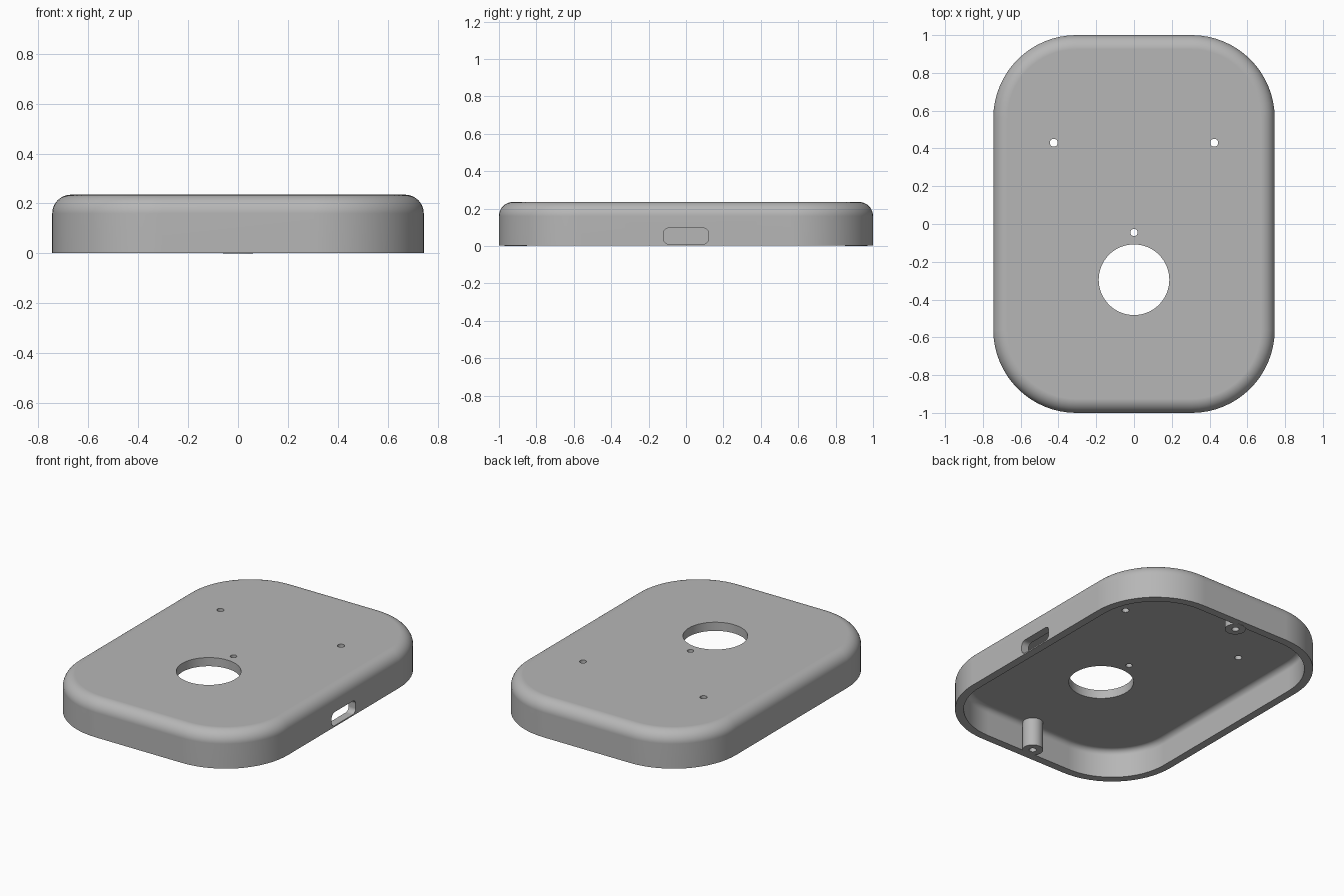
import bpy, bmesh, math
from mathutils import Matrix

if "Cube" in bpy.data.objects:
    bpy.data.objects.remove(bpy.data.objects["Cube"])

W, L, H = 0.745, 1.0, 0.235      # half width, half length, height
CORNER, WALL, ROOF = 0.44, 0.05, 0.055
FILLET, INNER_FILLET = 0.075, 0.035
BASE = 0.002

grey = bpy.data.materials.new("plain grey")
grey.diffuse_color = (0.47, 0.47, 0.47, 1)
grey.use_nodes = True
grey.node_tree.nodes["Principled BSDF"].inputs["Base Color"].default_value = grey.diffuse_color


def outline(hw, hl, r, seg=16):
    """Rounded rectangle; a circle when hw = hl = r."""
    pts = []
    for i, (sx, sy) in enumerate([(1, 1), (-1, 1), (-1, -1), (1, -1)]):
        for k in range(seg + 1):
            a = math.pi / 2 * (i + k / seg)
            pts.append((sx * (hw - r) + r * math.cos(a), sy * (hl - r) + r * math.sin(a)))
    return pts


def loft(bm, levels, matrix=Matrix()):
    """Skin a stack of (outline, z) rings and cap both ends."""
    rings = [[bm.verts.new(matrix @ Matrix.Translation((x, y, z)).translation) for x, y in pts]
             for pts, z in levels]
    for a, b in zip(rings, rings[1:]):
        n = len(a)
        for i in range(n):
            bm.faces.new((a[i], a[(i + 1) % n], b[(i + 1) % n], b[i]))
    bm.faces.new(rings[0])
    bm.faces.new(rings[-1])


def finish(bm, name):
    bmesh.ops.remove_doubles(bm, verts=bm.verts[:], dist=1e-5)
    bmesh.ops.recalc_face_normals(bm, faces=bm.faces[:])
    mesh = bpy.data.meshes.new(name)
    bm.to_mesh(mesh)
    bm.free()
    mesh.materials.append(grey)
    ob = bpy.data.objects.new(name, mesh)
    bpy.context.collection.objects.link(ob)
    return ob


def activate(ob):
    bpy.ops.object.select_all(action='DESELECT')
    ob.select_set(True)
    bpy.context.view_layer.objects.active = ob


def smooth(ob):
    activate(ob)
    bpy.ops.object.shade_smooth_by_angle(angle=math.radians(35))
    mod = ob.modifiers.new("flat face normals", 'WEIGHTED_NORMAL')
    mod.keep_sharp = True


def arc_profile(inset, top, r, steps):
    """(inset, z) points of a filleted edge, from the wall to the flat."""
    return [(inset + r * (1 - math.cos(a)), top - r + r * math.sin(a))
            for a in (math.pi / 2 * k / steps for k in range(steps + 1))]


# Hollow shell, open underneath
profile = arc_profile(WALL, H - ROOF, INNER_FILLET, 6)[::-1]
profile += [(WALL, BASE), (0, BASE)]
profile += arc_profile(0, H, FILLET, 10)
bm = bmesh.new()
loft(bm, [(outline(W - d, L - d, CORNER - d), z) for d, z in profile])
shell = finish(bm, "cover_shell")

# Cutters: round holes in the roof and the side port
bm = bmesh.new()
for x, y, r in [(0, -0.295, 0.187), (0, -0.045, 0.019), (-0.425, 0.43, 0.021), (0.425, 0.43, 0.021)]:
    c = outline(r, r, r)
    loft(bm, [(c, 0.1), (c, 0.4)], Matrix.Translation((x, y, 0)))
port = outline(0.121, 0.043, 0.03, 8)
to_side = Matrix(((0, 0, 1, 0), (1, 0, 0, 0), (0, 1, 0, 0.053), (0, 0, 0, 1)))
loft(bm, [(port, 0.6), (port, 0.9)], to_side)
cutter = finish(bm, "hole_cutter")
cutter.hide_render = True

mod = shell.modifiers.new("holes", 'BOOLEAN')
mod.operation, mod.solver, mod.object = 'DIFFERENCE', 'EXACT', cutter
activate(shell)
bpy.ops.object.modifier_apply(modifier=mod.name)
bpy.data.objects.remove(cutter)
smooth(shell)

# Screw posts with blind holes inside the front and back walls
for name, y in [("front_screw_post", -0.91), ("back_screw_post", 0.91)]:
    bm = bmesh.new()
    big, small = outline(0.06, 0.06, 0.06, 10), outline(0.021, 0.021, 0.021, 10)
    loft(bm, [(big, 0.19), (big, 0), (small, 0), (small, 0.15)], Matrix.Translation((0, y, 0)))
    smooth(finish(bm, name))
